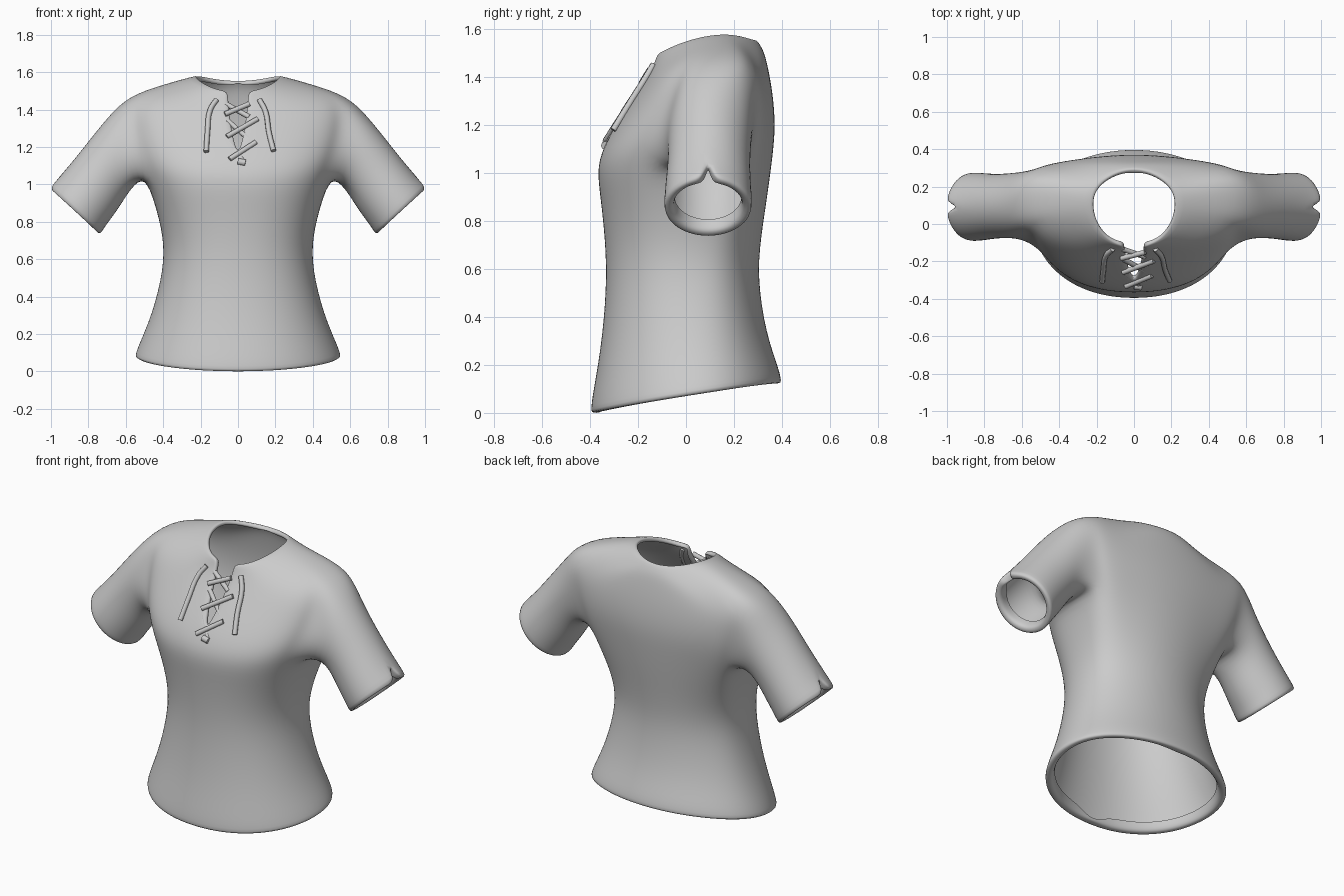
import bpy, bmesh, math
from mathutils import Vector

if "Cube" in bpy.data.objects:
    bpy.data.objects.remove(bpy.data.objects["Cube"])

cloth = bpy.data.materials.new("grey_cloth")
cloth.diffuse_color = (0.6, 0.6, 0.6, 1)
cloth.use_nodes = True
cloth.node_tree.nodes["Principled BSDF"].inputs["Base Color"].default_value = cloth.diffuse_color

STEPS = 16                      # half-ring divisions, front to back
# body rings: front z, side z, back z, front y, back y, half width, side shift in y,
# slit half gap, squareness (1 = round), drop of the back corners
RINGS = [
    (0.00, 0.08, 0.125, -0.398, 0.400, 0.553, 0.03, 0, 1, 0),
    (0.05, 0.13, 0.17, -0.397, 0.395, 0.538, 0.03, 0, 1, 0),
    (0.27, 0.30, 0.33, -0.355, 0.335, 0.462, 0.03, 0, 0.95, 0),
    (0.53, 0.55, 0.56, -0.332, 0.300, 0.398, 0.03, 0, 0.9, 0),
    (0.72, 0.72, 0.72, -0.338, 0.312, 0.400, 0.04, 0, 0.85, 0),
    (0.90, 0.90, 0.90, -0.358, 0.340, 0.447, 0.06, 0, 0.72, 0),
    (1.03, 1.045, 1.05, -0.375, 0.360, 0.50, 0.08, 0, 0.65, 0),
    (1.14, 1.15, 1.19, -0.333, 0.375, 0.55, 0.07, 0, 0.62, 0),
    (1.29, 1.30, 1.33, -0.236, 0.364, 0.585, 0.06, 0.035, 0.6, 0.03),
    (1.40, 1.475, 1.45, -0.162, 0.342, 0.59, 0.06, 0.048, 0.62, 0.08),
    (1.45, 1.535, 1.515, -0.138, 0.325, 0.40, 0.04, 0.053, 0.8, 0.045),
    (1.495, 1.58, 1.557, -0.128, 0.295, 0.222, 0.02, 0.057, 1, 0),
]
A, D = 6, 9                     # rings below and above the armhole
K0, K1 = 6, 10                  # armhole limits along a ring
# sleeve rings: top x, top z, bottom x, bottom z, half depth, centre y
SLEEVE = [
    (0.695, 1.365, 0.568, 0.985, 0.176, 0.10),
    (0.825, 1.20, 0.64, 0.865, 0.172, 0.095),
    (0.94, 1.055, 0.705, 0.78, 0.184, 0.092),
    (1.008, 0.98, 0.735, 0.732, 0.185, 0.092),
]


def ring_point(ring, k):
    zf, zs, zb, yf, yb, w, shift, gap, q, drop = ring
    t0 = math.asin(gap / w)
    t = t0 + (math.pi - t0) * k / STEPS
    c, s = math.cos(t), math.sin(t)
    cq = math.copysign(abs(c) ** q, c) if abs(c) > 1e-6 else 0
    x = 0 if k == STEPS or (k == 0 and gap == 0) else w * s ** 0.95
    if k == 0:
        x = gap
    y = (yf + yb) / 2 - (yb - yf) / 2 * cq + shift * s ** 4 * (1 - 0.5 * cq)
    z = zs + (zf - zb) / 2 * c + ((zf + zb) / 2 - zs) * c * c
    z -= drop * (0.3 if c > 0 else 1) * math.sin(2 * t) ** 2
    return Vector((x, y, z))


def add_lip(bm):
    """Turn every open edge inward, then fold it back inside the cloth."""
    bm.normal_update()
    crease = bm.edges.layers.float.new("crease_edge")
    rim = [e for e in bm.edges if e.is_boundary
           and not all(abs(v.co.x) < 1e-5 for v in e.verts)]
    first, second = {}, {}
    for v in {v for e in rim for v in e.verts}:
        inward = Vector()
        for e in v.link_edges:
            if not e.is_boundary:
                inward += (e.other_vert(v).co - v.co).normalized()
        collar = v.co.z > 1.1
        a = v.co - v.normal * (0.028 if collar else 0.044)
        b = a + inward.normalized() * (0.02 if collar else 0.06)
        if abs(v.co.x) < 1e-5:
            a.x = b.x = 0
        first[v], second[v] = a, b
    for e in rim:
        e[crease] = 0.35
    first = {v: bm.verts.new(p) for v, p in first.items()}
    second = {v: bm.verts.new(p) for v, p in second.items()}
    for e in rim:
        l = e.link_loops[0]
        a, b = l.vert, l.link_loop_next.vert
        bm.faces.new((b, a, first[a], first[b]))
        bm.faces.new((first[b], first[a], second[a], second[b]))


def build_shirt():
    bm = bmesh.new()
    # torso half, leaving the armhole open
    g = [[bm.verts.new(ring_point(r, k)) for k in range(STEPS + 1)] for r in RINGS]
    for i in range(len(g) - 1):
        for k in range(STEPS):
            if A <= i < D and K0 <= k < K1:
                continue
            bm.faces.new((g[i][k], g[i][k + 1], g[i + 1][k + 1], g[i + 1][k]))
    # unused points inside the armhole
    for i in range(A + 1, D):
        for k in range(K0 + 1, K1):
            bm.verts.remove(g[i][k])
    # armhole loop, from the shoulder top round by the back
    loop = [g[D][8], g[D][9], g[D][10], g[8][10], g[7][10], g[A][10], g[A][9],
            g[A][8], g[A][7], g[A][6], g[7][6], g[8][6], g[D][6], g[D][7]]
    n = len(loop)
    prev = loop + [loop[0]]
    for s, (tx, tz, bx, bz, ry, cy) in enumerate(SLEEVE):
        top, bot = Vector((tx, cy, tz)), Vector((bx, cy, bz))
        mid, up = (top + bot) / 2, (top - bot) / 2
        cur = []
        for j in range(n):
            a = 2 * math.pi * j / n
            cur.append(bm.verts.new(mid + up * 1.02 * math.cos(a)
                                    + Vector((0, ry * 1.02 * math.sin(a), 0))))
        cur.append(cur[0])
        if s == len(SLEEVE) - 1:            # notch in the cuff
            cur[n] = bm.verts.new(cur[0].co - Vector((0, 0.026, 0)))
            cur[0].co.y += 0.026
        for j in range(n):
            bm.faces.new((prev[j], cur[j], cur[j + 1], prev[j + 1]))
        prev = cur
    add_lip(bm)
    for f in bm.faces:
        f.smooth = True
    me = bpy.data.meshes.new("shirt")
    bm.to_mesh(me)
    bm.free()
    me.materials.append(cloth)
    ob = bpy.data.objects.new("shirt", me)
    bpy.context.collection.objects.link(ob)
    m = ob.modifiers.new("mirror", 'MIRROR')
    m.merge_threshold = 0.0005
    s = ob.modifiers.new("smooth", 'SUBSURF')
    s.levels = s.render_levels = 2


def lace(name, pts, lift=0.012, slope=0.65, radius=0.014):
    """Round cord lying on the chest through (x, z) points."""
    cu = bpy.data.curves.new(name, 'CURVE')
    cu.dimensions = '3D'
    cu.bevel_depth = radius
    cu.bevel_resolution = 2
    cu.use_fill_caps = True
    cu.resolution_u = 4
    sp = cu.splines.new('BEZIER')
    sp.bezier_points.add(len(pts) - 1)
    for p, (x, z) in zip(sp.bezier_points, pts):
        p.co = (x, -0.13 + (z - 1.45) * slope + 0.4 * x * x - lift, z)
        p.handle_left_type = p.handle_right_type = 'AUTO'
    cu.materials.append(cloth)
    bpy.context.collection.objects.link(bpy.data.objects.new(name, cu))


build_shirt()

# loose cord ends
lace("left_cord", [(-0.115, 1.452), (-0.148, 1.40), (-0.163, 1.28), (-0.17, 1.175)])
lace("right_cord", [(0.115, 1.452), (0.147, 1.39), (0.165, 1.28), (0.19, 1.18)])
# crossed lacing, under then over
for i, (a, b) in enumerate([((-0.065, 1.43), (0.06, 1.36)),
                            ((-0.055, 1.34), (0.06, 1.24)),
                            ((-0.045, 1.22), (0.03, 1.12))]):
    lace(f"under_lace_{i}", [a, b], -0.008, 0.62)
for i, (a, b) in enumerate([((-0.07, 1.375), (0.06, 1.43)),
                            ((-0.06, 1.255), (0.105, 1.35)),
                            ((-0.045, 1.135), (0.095, 1.225))]):
    lace(f"over_lace_{i}", [a, b], 0.01, 0.62)
lace("lace_knot", [(0.0, 1.122), (0.04, 1.115)], 0.0, 0.62, 0.018)
